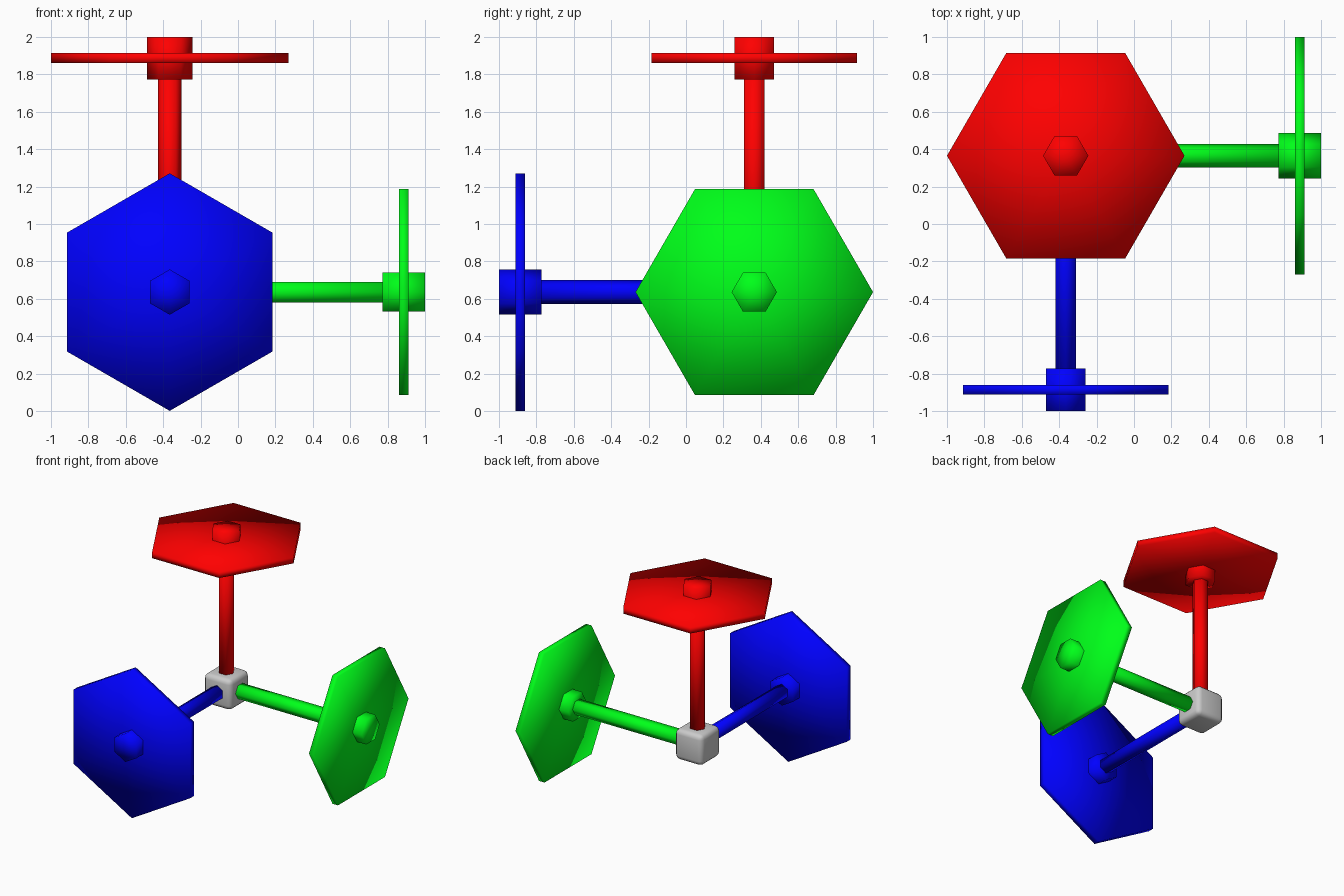
import bpy, bmesh, math
from mathutils import Vector

if "Cube" in bpy.data.objects:
    bpy.data.objects.remove(bpy.data.objects["Cube"])

C = Vector((-0.365, 0.365, 0.636))   # corner joint where the three arms meet
SIDES = 6


def material(name, color):
    m = bpy.data.materials.new(name)
    m.diffuse_color = color
    m.use_nodes = True
    m.node_tree.nodes["Principled BSDF"].inputs["Base Color"].default_value = m.diffuse_color
    return m


def add_object(name, bm, mat=None):
    bmesh.ops.recalc_face_normals(bm, faces=bm.faces)
    me = bpy.data.meshes.new(name)
    bm.to_mesh(me)
    bm.free()
    ob = bpy.data.objects.new(name, me)
    bpy.context.collection.objects.link(ob)
    for p in me.polygons:
        p.use_smooth = True
    if mat:
        me.materials.append(mat)
    return ob


def hex_prism(name, axis, tip, start, end, radius, mat, bevel=0.0):
    """Six-sided prism along axis, with one corner pointing towards tip."""
    side = axis.cross(tip)
    bm = bmesh.new()
    rings = []
    for d in (start, end):
        rings.append([bm.verts.new(C + axis * d
                      + tip * (radius * math.cos(math.tau * i / SIDES))
                      + side * (radius * math.sin(math.tau * i / SIDES)))
                      for i in range(SIDES)])
    for i in range(SIDES):
        j = (i + 1) % SIDES
        bm.faces.new((rings[0][i], rings[0][j], rings[1][j], rings[1][i]))
    # fan caps
    for ring, d in zip(rings, (start, end)):
        mid = bm.verts.new(C + axis * d)
        for i in range(SIDES):
            bm.faces.new((ring[i], ring[(i + 1) % SIDES], mid))
    return add_object(name, bm, mat)


X, Y, Z = Vector((1, 0, 0)), Vector((0, 1, 0)), Vector((0, 0, 1))
arms = [
    ("red", Z, X, (1, 0.0, 0.0, 1)),
    ("green", X, Y, (0.0, 1, 0.01, 1)),
    ("blue", -Y, Z, (0.0, 0.0, 1, 1)),
]

# Each arm: rod, thin hexagonal plate and hub
for label, axis, tip, color in arms:
    mat = material(label, color)
    hex_prism(label + "_rod", axis, tip, 0.05, 1.18, 0.0635, mat)
    hex_prism(label + "_plate", axis, tip, 1.225, 1.277, 0.635, mat)
    hex_prism(label + "_hub", axis, tip, 1.137, 1.364, 0.121, mat)

# Rounded grey joint cube
bm = bmesh.new()
bmesh.ops.create_cube(bm, size=0.26)
bmesh.ops.translate(bm, verts=bm.verts, vec=C)
cube = add_object("joint_cube", bm)
bev = cube.modifiers.new("round_edges", "BEVEL")
bev.width = 0.04
bev.segments = 3
